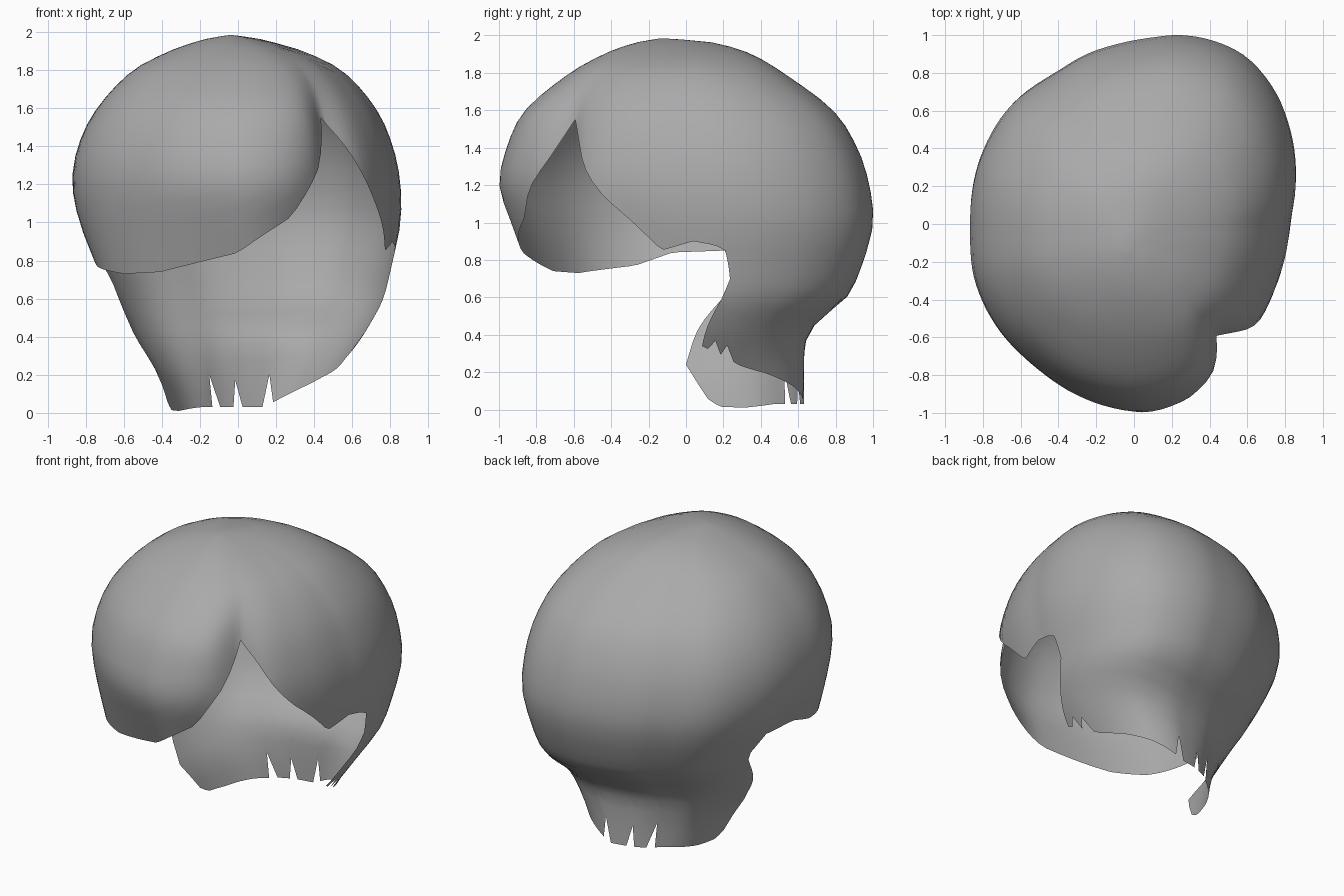
import bpy, bmesh, math

if "Cube" in bpy.data.objects:
    bpy.data.objects.remove(bpy.data.objects["Cube"])

# Height sections: z, x_min, x_max, y_front, y_back
SECTIONS = [
    (0.0, -.36, .42, -.63, .63), (.2, -.42, .51, -.63, .63),
    (.4, -.54, .65, -.65, .65), (.5, -.59, .71, -.73, .74),
    (.6, -.64, .76, -.82, .86), (.8, -.74, .81, -.87, .95),
    (1.0, -.83, .85, -.94, 1.0), (1.2, -.87, .85, -1.0, .98),
    (1.4, -.84, .81, -.96, .915), (1.6, -.74, .72, -.86, .785),
    (1.8, -.55, .54, -.62, .52), (1.9, -.36, .34, -.44, .35),
    (1.95, -.22, .17, -.31, .2), (1.972, -.13, .07, -.22, .07),
    (1.985, -.04, -.04, -.13, -.13)]

# Plan outline: shared part, then the front right with and without the fringe step
OUTLINE = [(.86, .17), (.83, .5), (.75, .7), (.6, .88), (.45, .96), (.25, 1),
           (.08, .985), (-.1, .95), (-.25, .9), (-.42, .8), (-.65, .63), (-.79, .4),
           (-.86, 0), (-.83, -.3), (-.71, -.55), (-.52, -.75), (-.3, -.9),
           (-.1, -.975), (.07, -1), (.3, -.96), (.77, -.3), (.835, 0)]
STEPPED = OUTLINE + [(.42, -.88), (.48, -.76), (.52, -.67), (.66, -.53)]
ROUNDED = OUTLINE + [(.44, -.88), (.56, -.75), (.68, -.56)]

# Lower edge of the cap: angle in degrees, z
CAP_EDGE = [(-192, .85), (-172, .84), (-158, .77), (-135, .73), (-120, .74),
            (-92, .84), (-74, 1.03), (-62, 1.3), (-54, 1.55), (-46, 1.43),
            (-39, 1.28), (-31, 1.12), (-13, .85), (0, .9), (8, .88), (12, .85),
            (168, .85)]
# Nape: side edge angles by height, and lower edge across its width
RIGHT_EDGE = [(0, 9), (.34, 9), (.5, 12), (.7, 15), (.85, 12)]
LEFT_EDGE = [(0, 172), (.24, 180), (.4, 175), (.7, 161), (.85, 168)]
NAPE_EDGE = [(0, .34), (.06, .29), (.12, .23), (.2, .19), (.29, .13), (.38, .06),
             (.42, .03), (.7, .03), (.84, .01), (.93, .015), (.965, .06), (1, .24)]
NOTCHES = {2: .06, 4: .07, 21: .16, 27: .14, 32: .17}
STEP, CAP_ROWS, NAPE_ROWS = 3, 18, 10


def linear(table, x, k=1):
    for a, b in zip(table, table[1:]):
        if x <= b[0]:
            t = max(0, (x - a[0]) / (b[0] - a[0]))
            return a[k] + (b[k] - a[k]) * t
    return table[-1][k]


def smooth(table, x, k):
    """Cubic interpolation through a table of unevenly spaced points."""
    def slope(i):
        a, b = table[max(i - 1, 0)], table[min(i + 1, len(table) - 1)]
        return (b[k] - a[k]) / (b[0] - a[0])
    for i in range(len(table) - 1):
        a, b = table[i], table[i + 1]
        if x <= b[0] or i == len(table) - 2:
            h = b[0] - a[0]
            t = min(1, max(0, (x - a[0]) / h))
            return ((2*t**3 - 3*t*t + 1) * a[k] + (t**3 - 2*t*t + t) * h * slope(i)
                    + (3*t*t - 2*t**3) * b[k] + (t**3 - t*t) * h * slope(i + 1))


def bump(x, low, high):
    t = (x - low) / (high - low)
    return math.sin(math.pi * t) ** 2 if 0 < t < 1 else 0


def polar_table(points):
    polar = sorted((math.degrees(math.atan2(y, x)) % 360, math.hypot(x, y))
                   for x, y in points)
    return ([(a - 360, r) for a, r in polar[-3:]] + polar
            + [(a + 360, r) for a, r in polar[:3]])


stepped, rounded = polar_table(STEPPED), polar_table(ROUNDED)


def point(angle, z):
    mix = min(1, max(0, (z - 1.58) / .28))  # the step fades out towards the crown
    r = (smooth(stepped, angle % 360, 1) * (1 - mix)
         + smooth(rounded, angle % 360, 1) * mix)
    nx = r * math.cos(math.radians(angle)) / .86
    ny = r * math.sin(math.radians(angle))
    # The fringe stays fuller at its lower left
    level = z + max(0, 1.2 - z) * .45 * bump(angle, -182, -92)
    x0, x1, y0, y1 = (smooth(SECTIONS, level, k) for k in (1, 2, 3, 4))
    return ((x0 + x1) / 2 + nx * (x1 - x0) / 2,
            (y0 + y1) / 2 + ny * (y1 - y0) / 2, z)


def add_grid(bm, rows):
    grid = [[bm.verts.new(p) for p in row] for row in rows]
    for a, b in zip(grid, grid[1:]):
        for j in range(len(a) - 1):
            bm.faces.new((a[j], b[j], b[j + 1], a[j + 1]))


bm = bmesh.new()

# Rounded cap with the swept fringe, its rim curled in beside the side opening
cap = []
for i in range(CAP_ROWS + 1):
    t = i / CAP_ROWS
    row = []
    for a in range(-192, 169, STEP):
        x, y, z = point(a, 1.985 - (1.985 - linear(CAP_EDGE, a)) * t ** 1.8)
        row.append((x, y * (1 - .09 * t ** 5 * bump(a, -92, -36)), z))
    cap.append(row)
add_grid(bm, cap)

# Narrowing nape with a ragged, notched lower edge
count = (168 - 12) // STEP
nape = []
for i in range(NAPE_ROWS + 1):
    t = i / NAPE_ROWS
    row = []
    for j in range(count + 1):
        u = j / count
        z = .85 + (linear(NAPE_EDGE, u) - .85) * t + NOTCHES.get(j, 0) * t ** 5
        right, left = linear(RIGHT_EDGE, z), linear(LEFT_EDGE, z)
        row.append(point(right + (left - right) * u, z))
    nape.append(row)
add_grid(bm, nape)

bmesh.ops.remove_doubles(bm, verts=bm.verts, dist=.0008)
mesh = bpy.data.meshes.new("hair_shell")
bm.to_mesh(mesh)
bm.free()
for face in mesh.polygons:
    face.use_smooth = True
hair = bpy.data.objects.new("hair_shell", mesh)
bpy.context.collection.objects.link(hair)

grey = bpy.data.materials.new("mid_grey")
grey.diffuse_color = (.4, .4, .4, 1)
grey.use_nodes = True
grey.node_tree.nodes["Principled BSDF"].inputs["Base Color"].default_value = grey.diffuse_color
mesh.materials.append(grey)
